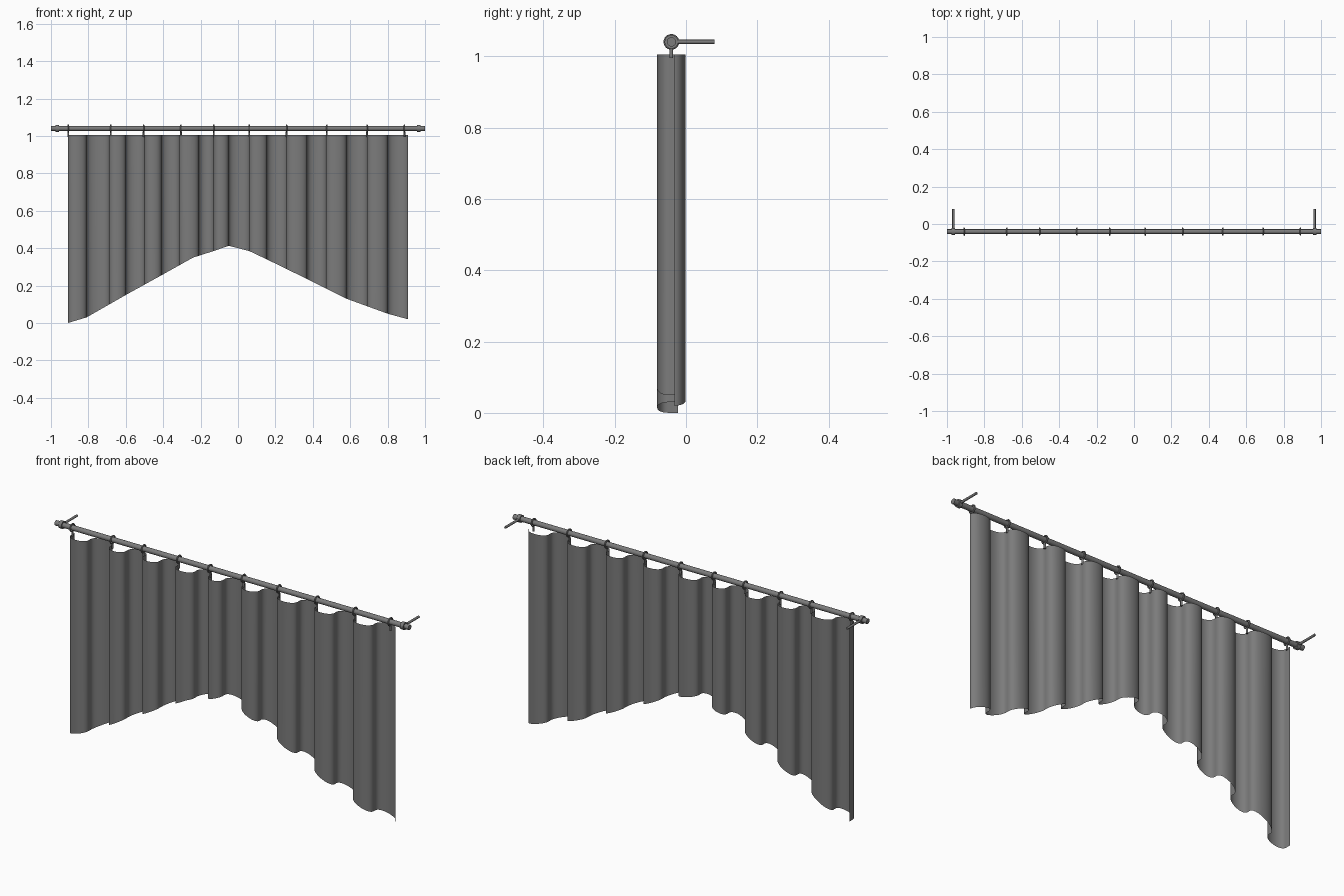
import bpy, math
from mathutils import Vector

cube = bpy.data.objects.get("Cube")
if cube:
    bpy.data.objects.remove(cube)

ROD_Y, ROD_Z, TOP = -0.041, 1.04, 1.005


def make_material(name, value):
    m = bpy.data.materials.new(name)
    m.use_nodes = True
    colour = (value, value, value, 1)
    m.diffuse_color = colour
    m.node_tree.nodes["Principled BSDF"].inputs["Base Color"].default_value = colour
    return m


grey = make_material("neutral grey", 0.2)


def finish(name):
    ob = bpy.context.object
    ob.name = name
    ob.data.materials.append(grey)
    bpy.ops.object.shade_smooth_by_angle(angle=math.radians(40))
    return ob


def rod(name, a, b, radius, sides=20):
    a, b = Vector(a), Vector(b)
    bpy.ops.mesh.primitive_cylinder_add(
        vertices=sides, radius=radius, depth=(b - a).length, location=(a + b) / 2,
        rotation=(b - a).to_track_quat('Z', 'Y').to_euler())
    return finish(name)


# Pole with end collars and wall brackets
rod("curtain_pole", (-1, ROD_Y, ROD_Z), (1, ROD_Y, ROD_Z), 0.013)
for side, s in (("left", 1), ("right", -1)):
    rod(side + "_collar", (s * 0.957, ROD_Y, ROD_Z), (s * 0.975, ROD_Y, ROD_Z), 0.019)
    rod(side + "_bracket", (s * 0.966, ROD_Y, ROD_Z), (s * 0.966, 0.08, ROD_Z), 0.006, 12)

# Rings with short hooks
for i, x in enumerate([-.908, -.68, -.505, -.305, -.13, .06, .26, .475, .69, .89]):
    bpy.ops.mesh.primitive_torus_add(
        major_radius=0.018, minor_radius=0.004, major_segments=24, minor_segments=8,
        location=(x, ROD_Y, ROD_Z), rotation=(0, math.pi / 2, 0))
    finish(f"ring_{i + 1}")
    rod(f"hook_{i + 1}", (x, ROD_Y, 0.995), (x, ROD_Y, ROD_Z - 0.017), 0.005, 10)

# Arched hem: x and height
HEM = [(-.91, 0), (-.81, .03), (-.6, .15), (-.41, .255), (-.24, .35), (-.13, .385),
       (-.05, .413), (.06, .385), (.155, .34), (.37, .235), (.58, .13), (.8, .05), (.91, .02)]


def hem_height(x):
    x = min(max(x, HEM[0][0]), HEM[-1][0])
    for (x0, z0), (x1, z1) in zip(HEM, HEM[1:]):
        if x <= x1:
            return z0 + (z1 - z0) * (x - x0) / (x1 - x0)


# Curtain: folds bulge alternately to the front and the back
FOLDS = [-.91, -.81, -.69, -.6, -.5, -.41, -.315, -.21, -.13, -.05, .06, .155,
         .26, .37, .47, .58, .69, .8, .91]
STEPS = 16
path = []
for i, (x0, x1) in enumerate(zip(FOLDS, FOLDS[1:])):
    direction = -1 if i % 2 == 0 else 1
    for k in range(STEPS + (i == len(FOLDS) - 2)):
        t = math.pi * k / STEPS
        bulge = max(math.sin(t), 0) ** 0.85
        x = (x0 + x1) / 2 - (x1 - x0) / 2 * math.cos(t) * (1 + 0.08 * bulge)
        path.append((min(max(x, -.91), .91), -0.041 + direction * 0.04 * bulge))

# Open ends of the cloth sit partway through a fold
path[0] = (-.91, -0.022)
path[1] = (-.909, -0.05)
path[-1] = (.91, -0.032)

n = len(path)
verts = [(x, y, TOP) for x, y in path] + [(x, y, hem_height(x)) for x, y in path]
faces = [(k, n + k, n + k + 1, k + 1) for k in range(n - 1)]
mesh = bpy.data.meshes.new("curtain")
mesh.from_pydata(verts, [], faces)
curtain = bpy.data.objects.new("curtain", mesh)
bpy.context.collection.objects.link(curtain)
bpy.ops.object.select_all(action='DESELECT')
curtain.select_set(True)
bpy.context.view_layer.objects.active = curtain
finish("curtain")
